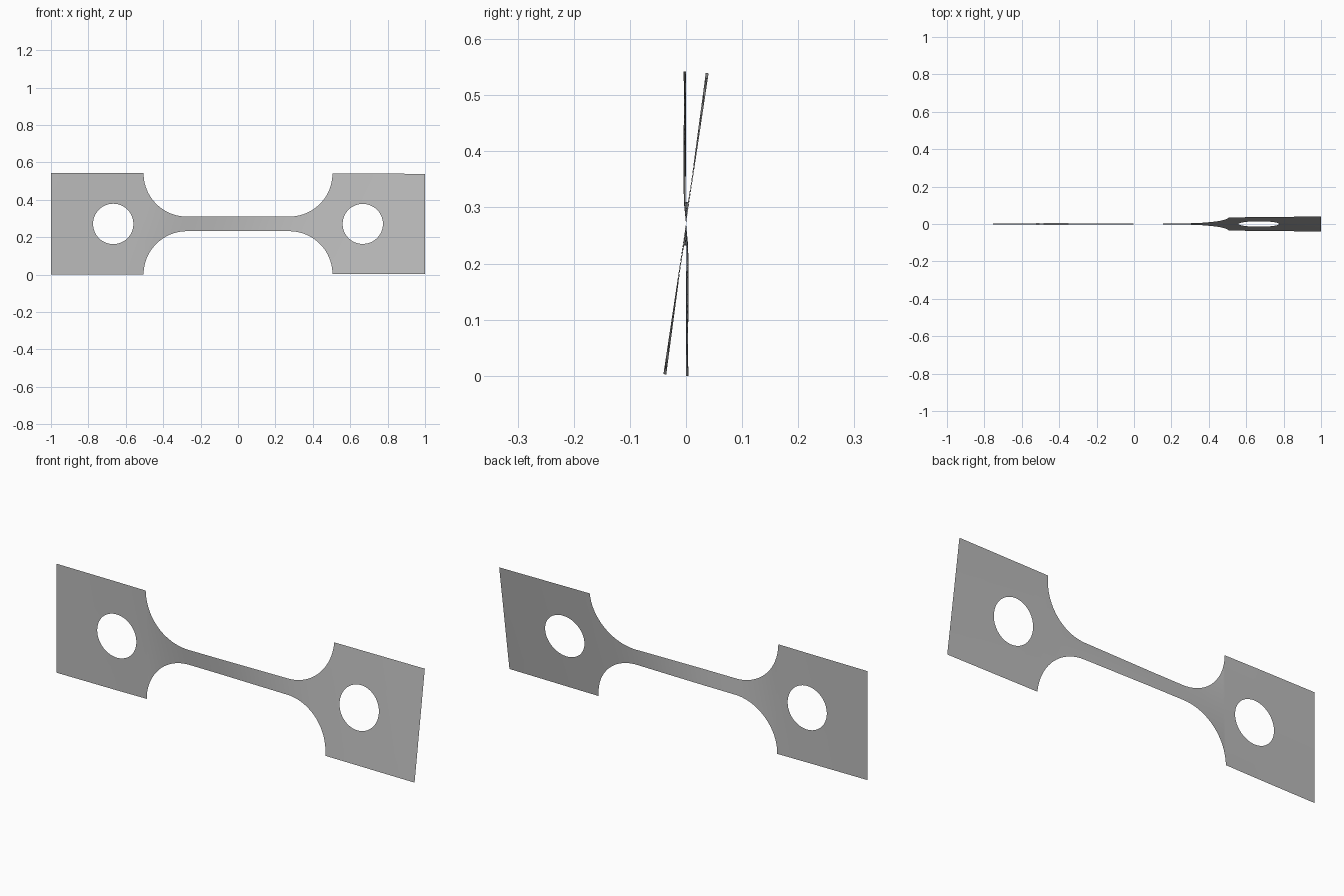
import bpy, bmesh
from math import sin, cos, pi, hypot

cube = bpy.data.objects.get("Cube")
if cube:
    bpy.data.objects.remove(cube)

# Main sizes
HALF_H, NECK_H, MID_Z = 0.271, 0.039, 0.271
TAB_IN, TAB_OUT = 0.505, 1.0
HOLE_X, HOLE_R = 0.667, 0.108
FILLET = HALF_H - NECK_H
ROWS, RINGS = 16, 5

# Twist angle along the length
TWIST = [(-1, 0), (-0.7, -0.006), (-0.5, -0.016), (-0.4, -0.06), (-0.28, -0.1),
         (-0.1, -0.075), (0.08, 0), (0.28, 0.09), (0.4, 0.125), (0.5, 0.13), (1, 0.149)]


def twist(x):
    for (x0, a), (x1, b) in zip(TWIST, TWIST[1:]):
        if x <= x1:
            return a + (b - a) * (x - x0) / (x1 - x0)
    return TWIST[-1][1]


def skin(bm, lines, closed=False):
    """Join neighbouring lines of points with quads."""
    grid = [[bm.verts.new((x, 0, s)) for x, s in line] for line in lines]
    n = len(grid[0])
    for a, b in zip(grid, grid[1:]):
        for i in range(n if closed else n - 1):
            j = (i + 1) % n
            bm.faces.new((a[i], b[i], b[j], a[j]))


bm = bmesh.new()

# Neck with rounded shoulders
steps = 20
right = [(TAB_IN - FILLET + FILLET * sin(t), HALF_H - FILLET * cos(t))
         for t in (pi / 2 * i / steps for i in range(steps + 1))]
straight = [((TAB_IN - FILLET) * (i / 12 - 1), NECK_H) for i in range(1, 24)]
stations = [(-x, h) for x, h in reversed(right)] + straight + right
skin(bm, [[(x, h * (2 * r / ROWS - 1)) for r in range(ROWS + 1)] for x, h in stations])

# Square end tabs, each a set of rings from the hole out to the border
corners = [(TAB_IN, -HALF_H), (TAB_OUT, -HALF_H), (TAB_OUT, HALF_H), (TAB_IN, HALF_H)]
border = []
for (x0, s0), (x1, s1) in zip(corners, corners[1:] + corners[:1]):
    border += [(x0 + (x1 - x0) * i / ROWS, s0 + (s1 - s0) * i / ROWS) for i in range(ROWS)]
for side in (-1, 1):
    rings = []
    for k in range(RINGS + 1):
        ring = []
        for x, s in border:
            f = HOLE_R / hypot(x - HOLE_X, s)
            f += (1 - f) * k / RINGS
            ring.append((side * (HOLE_X + (x - HOLE_X) * f), s * f))
        rings.append(ring)
    skin(bm, rings, closed=True)

# Weld the pieces, then twist the whole strip
bmesh.ops.remove_doubles(bm, verts=bm.verts, dist=0.0005)
for v in bm.verts:
    a, s = twist(v.co.x), v.co.z
    v.co.y, v.co.z = s * sin(a), MID_Z + s * cos(a)
bmesh.ops.recalc_face_normals(bm, faces=bm.faces)
bm.normal_update()
if sum(f.normal.y for f in bm.faces) > 0:
    bmesh.ops.reverse_faces(bm, faces=bm.faces)

mesh = bpy.data.meshes.new("twisted_strip")
bm.to_mesh(mesh)
bm.free()
strip = bpy.data.objects.new("twisted_strip", mesh)
bpy.context.collection.objects.link(strip)

# Plain grey metal
grey = bpy.data.materials.new("grey")
grey.use_nodes = True
grey.diffuse_color = (0.5, 0.5, 0.5, 1)
grey.node_tree.nodes["Principled BSDF"].inputs["Base Color"].default_value = (0.5, 0.5, 0.5, 1)
mesh.materials.append(grey)

bpy.context.view_layer.objects.active = strip
strip.select_set(True)
bpy.ops.object.shade_smooth_by_angle()
